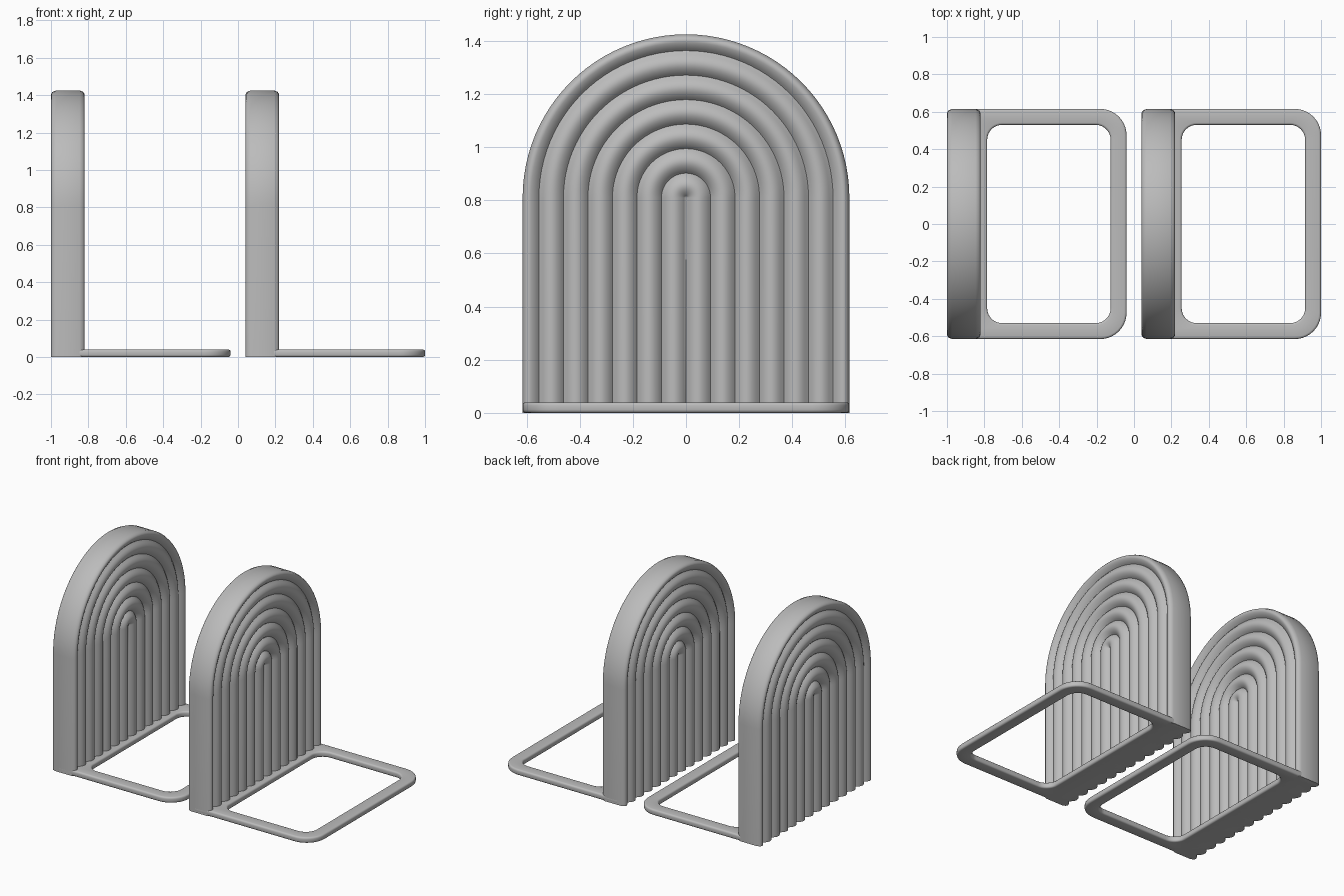
import bpy
import bmesh
from math import sin, cos, pi, sqrt

cube = bpy.data.objects.get("Cube")
if cube:
    bpy.data.objects.remove(cube)

grey = bpy.data.materials.new("plain grey")
grey.use_nodes = True
colour = (0.5, 0.5, 0.5, 1)
grey.diffuse_color = colour
grey.node_tree.nodes["Principled BSDF"].inputs["Base Color"].default_value = colour

RADIUS, SPRING = 0.615, 0.81      # arch half width and height of the arc centre
HALF, PITCH, DEPTH = 0.09, 0.092, 0.03
SPACING = 1.04
BASE_H = 0.04


def finish(bm, name):
    bmesh.ops.remove_doubles(bm, verts=bm.verts, dist=0.0002)
    bmesh.ops.recalc_face_normals(bm, faces=bm.faces)
    mesh = bpy.data.meshes.new(name)
    bm.to_mesh(mesh)
    bm.free()
    mesh.materials.append(grey)
    obj = bpy.data.objects.new(name, mesh)
    bpy.context.collection.objects.link(obj)
    bpy.ops.object.select_all(action='DESELECT')
    obj.select_set(True)
    bpy.context.view_layer.objects.active = obj
    bpy.ops.object.shade_smooth_by_angle(angle=pi / 4)
    return obj


def bridge(bm, a, b, closed=True):
    n = len(a)
    for i in range(n if closed else n - 1):
        j = (i + 1) % n
        bm.faces.new((a[i], a[j], b[j], b[i]))


def rib_height(d):
    # Rounded ribs with narrow grooves, and a rounded outer rim
    ribs = HALF - DEPTH * (1 - abs(sin(pi * d / PITCH)) ** 0.8)
    r = 0.027
    over = max(0, d - (RADIUS - r))
    rim = HALF - r + sqrt(max(0, r * r - over * over))
    return min(ribs, rim) if d < 6.5 * PITCH else rim


def ribbed_arch():
    # Half cross-section swept up one side, over the arc and down the other
    steps = 80
    ds = [RADIUS * i / steps for i in range(steps + 1)]
    section = [(d, rib_height(d)) for d in ds]
    section += [(d, -h) for d, h in reversed(section)]
    arc = 48
    path = [(1, 0, 0)]
    path += [(cos(pi * i / arc), sin(pi * i / arc), SPRING) for i in range(arc + 1)]
    path += [(-1, 0, 0)]
    bm = bmesh.new()
    rings = [[bm.verts.new((h, d * c, z + d * s)) for d, h in section]
             for c, s, z in path]
    for a, b in zip(rings, rings[1:]):
        bridge(bm, a, b, closed=False)
    bm.faces.new(rings[0])
    bm.faces.new(rings[-1])
    return finish(bm, "ribbed_arch")


def rounded_loop(bm, x0, x1, hy, radii, z, inset):
    # Rounded rectangle; radii are for the far (x1) and near (x0) corners
    verts = []
    corners = [(1, 1), (-1, 1), (-1, -1), (1, -1)]
    for k, (sx, sy) in enumerate(corners):
        r = radii[0] if sx > 0 else radii[1]
        cx = x1 - r if sx > 0 else x0 + r
        r_in = r - inset
        for i in range(11):
            t = pi / 2 * (k + i / 10)
            verts.append(bm.verts.new((cx + r_in * cos(t),
                                       sy * (hy - r) + r_in * sin(t), z)))
    return verts


def base_frame():
    # Flat open frame with softened edges; its rear bar is sunk into the arch
    e = 0.012
    edge = [(e * (1 - sin(t)), e * (1 - cos(t)))
            for t in (0, pi / 6, pi / 3, pi / 2)]
    side = edge + [(i, BASE_H - z) for i, z in reversed(edge)]
    bm = bmesh.new()
    loops = [rounded_loop(bm, -0.06, 0.87, RADIUS, (0.14, 0.03), z, i)
             for i, z in side]
    loops += [rounded_loop(bm, 0.125, 0.785, 0.53, (0.08, 0.08), z, -i)
              for i, z in reversed(side)]
    for a, b in zip(loops, loops[1:] + loops[:1]):
        bridge(bm, a, b)
    return finish(bm, "base_frame")


# Two identical bookends side by side
for side, x in (("right", -0.91), ("left", -0.91 + SPACING)):
    for build in (ribbed_arch, base_frame):
        part = build()
        part.name = side + "_" + part.name
        part.location.x = x
